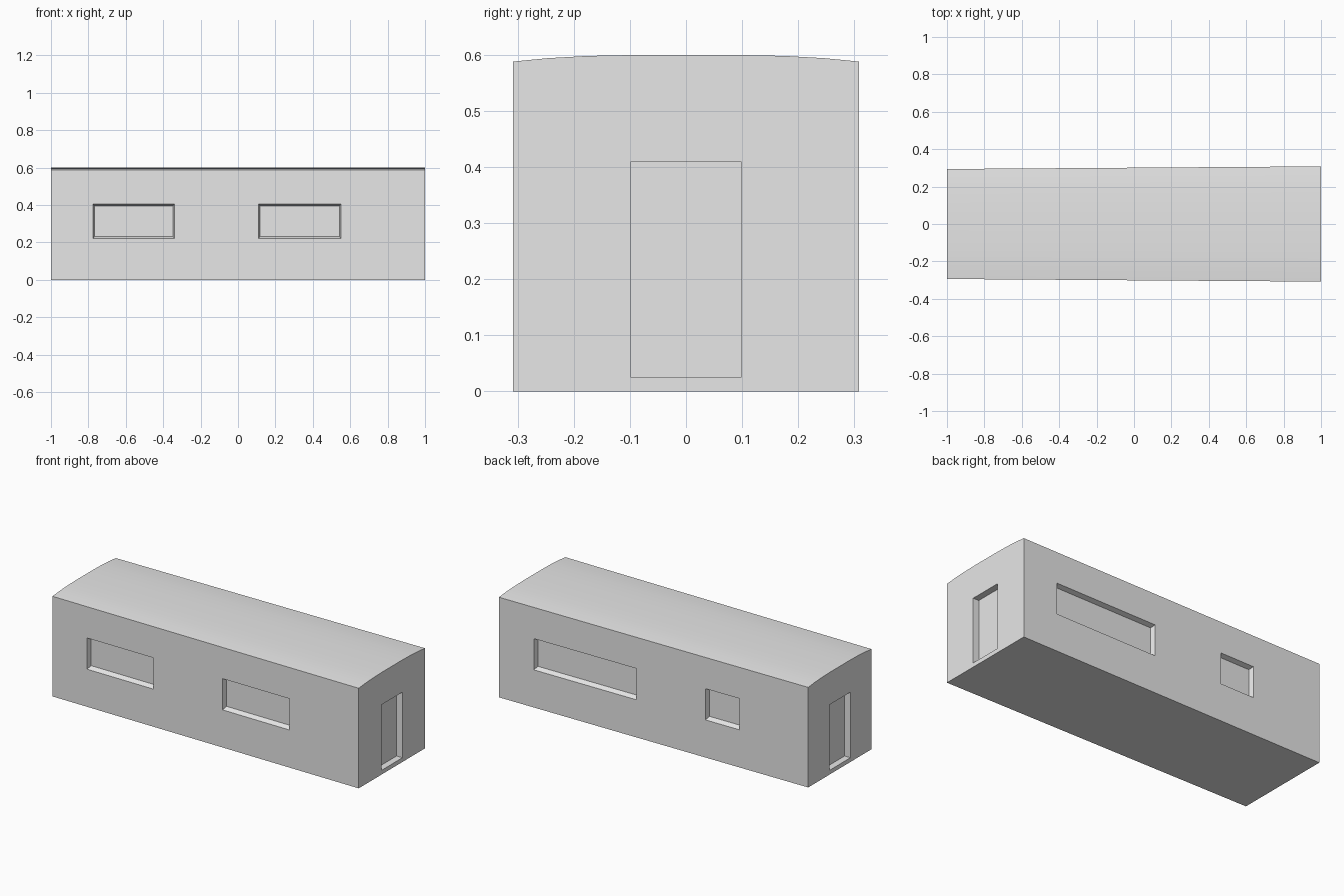
import bpy, bmesh
from mathutils import Vector

if "Cube" in bpy.data.objects:
    bpy.data.objects.remove(bpy.data.objects["Cube"], do_unlink=True)

grey = bpy.data.materials.new("light_grey")
grey.use_nodes = True
grey.diffuse_color = (0.8, 0.8, 0.8, 1)
grey.node_tree.nodes["Principled BSDF"].inputs["Base Color"].default_value = (0.8, 0.8, 0.8, 1)

NARROW, WIDE = 0.294, 0.308   # half widths at the right and left ends


def half_width(x):
    return NARROW + (WIDE - NARROW) * (x + 1) / 2


def loft(name, rings):
    """Closed solid between two matching rings of points."""
    bm = bmesh.new()
    a, b = [[bm.verts.new(p) for p in ring] for ring in rings]
    bm.faces.new(a)
    bm.faces.new(b)
    for i in range(len(a)):
        j = (i + 1) % len(a)
        bm.faces.new((a[i], a[j], b[j], b[i]))
    bmesh.ops.recalc_face_normals(bm, faces=bm.faces)
    mesh = bpy.data.meshes.new(name)
    bm.to_mesh(mesh)
    bm.free()
    mesh.materials.append(grey)
    obj = bpy.data.objects.new(name, mesh)
    bpy.context.collection.objects.link(obj)
    return obj


# Body: slightly tapered box with a shallow arched roof (width fraction, height)
arch = [(1, 0.588), (0.8, 0.594), (0.57, 0.598), (0.25, 0.6)]
section = [(-1, 0), (1, 0)] + arch + [(-u, z) for u, z in reversed(arch)]
body = loft("cabin_body", [[(x, u * half_width(x), z) for u, z in section] for x in (-1, 1)])


def rect(x0, x1, z0, z1):
    return [(x0, z0), (x1, z0), (x1, z1), (x0, z1)]


def window(name, side, x0, x1):
    """Recess cutter whose reveals slope gently inwards."""
    z0, z1, depth, out = 0.22, 0.405, 0.028, 0.002
    outer = rect(x0, x1, z0, z1)
    inner = rect(x0 + 0.008, x1 - 0.008, z0 + 0.013, z1 - 0.009)
    rings = [[(x, side * (half_width(x) + d), z) for x, z in ring]
             for ring, d in ((outer, out), (inner, -depth))]
    return loft(name, rings)


def door(name, end):
    ring = rect(-0.098, 0.098, 0.025, 0.41)
    return loft(name, [[(end * x, y, z) for y, z in ring] for x in (1.01, 0.962)])


cutters = [
    window("front_window_right", -1, -0.775, -0.34),
    window("front_window_left", -1, 0.11, 0.55),
    window("back_window_long", 1, 0.11, 0.775),
    window("back_window_short", 1, -0.555, -0.335),
    door("left_door", 1),
    door("right_door", -1),
]

# Cut the window and door recesses
bpy.ops.object.select_all(action='DESELECT')
bpy.context.view_layer.objects.active = body
body.select_set(True)
for cutter in cutters:
    cutter.hide_render = True
    mod = body.modifiers.new(cutter.name, 'BOOLEAN')
    mod.operation = 'DIFFERENCE'
    mod.solver = 'EXACT'
    mod.object = cutter
    bpy.ops.object.modifier_apply(modifier=mod.name)
    bpy.data.objects.remove(cutter, do_unlink=True)

# Smooth the roof arch, keep the walls crisp
bpy.ops.object.shade_smooth_by_angle(angle=0.05)
